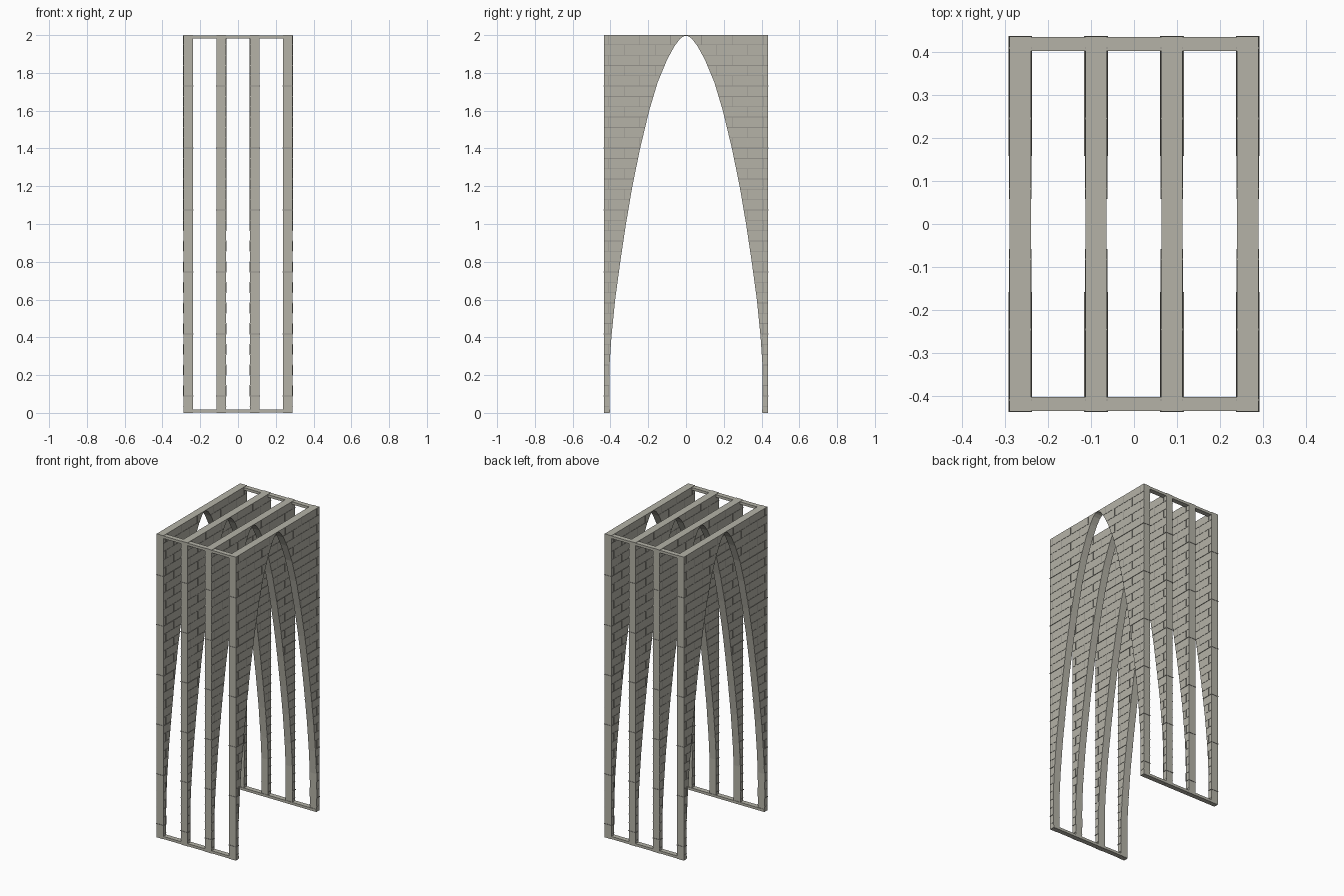
import bpy, bmesh

if "Cube" in bpy.data.objects:
    bpy.data.objects.remove(bpy.data.objects["Cube"])

HALF_Y, TOP, HALF_T = 0.435, 2.0, 0.0245
WALL_X = (-0.264, -0.088, 0.088, 0.264)
COURSE = 0.328 / 6
# arch edge as (height, half width)
ARCH = [(0, .405), (.25, .405), (.4, .395), (.6, .375), (.8, .348), (1.0, .318),
        (1.2, .284), (1.4, .243), (1.6, .195), (1.75, .15), (1.87, .1), (1.94, .062),
        (1.98, .032), (1.993, .014), (1.996, 0)]


def arch(z):
    for (z0, y0), (z1, y1) in zip(ARCH, ARCH[1:]):
        if z <= z1:
            return y0 + (y1 - y0) * (z - z0) / (z1 - z0)
    return 0.0


def add_box(bm, x0, x1, y0, y1, z0, z1):
    v = [bm.verts.new((x, y, z)) for x in (x0, x1) for y in (y0, y1) for z in (z0, z1)]
    for f in ((0, 1, 3, 2), (4, 6, 7, 5), (0, 4, 5, 1), (2, 3, 7, 6), (0, 2, 6, 4), (1, 5, 7, 3)):
        bm.faces.new([v[i] for i in f])


def finish(bm, name):
    bmesh.ops.recalc_face_normals(bm, faces=bm.faces)
    me = bpy.data.meshes.new(name)
    bm.to_mesh(me)
    bm.free()
    return me


def place(me, name, x=0):
    ob = bpy.data.objects.new(name, me)
    ob.location.x = x
    bpy.context.collection.objects.link(ob)
    mat_slot = stone if "joints" not in name else mortar
    if not me.materials:
        me.materials.append(mat_slot)


def material(name, col):
    m = bpy.data.materials.new(name)
    m.diffuse_color = (*col, 1)
    m.use_nodes = True
    m.node_tree.nodes["Principled BSDF"].inputs["Base Color"].default_value = m.diffuse_color
    return m


stone = material("stone", (0.46, 0.45, 0.39))
mortar = material("mortar", (0.30, 0.29, 0.26))

# arched wall slab
bm = bmesh.new()
right = [(y, z) for z, y in ARCH]
left = [(-y, z) for y, z in reversed(right[:-1])]
profile = right + left + [(-HALF_Y, 0), (-HALF_Y, TOP), (HALF_Y, TOP), (HALF_Y, 0)]
face = bm.faces.new([bm.verts.new((-HALF_T, y, z)) for y, z in profile])
ext = bmesh.ops.extrude_face_region(bm, geom=[face])
bmesh.ops.translate(bm, vec=(2 * HALF_T, 0, 0),
                    verts=[g for g in ext["geom"] if isinstance(g, bmesh.types.BMVert)])
wall = finish(bm, "arch_wall")

# raised brick joints on both wall faces
bm = bmesh.new()
G, R = 0.002, 0.0015
zs = [0.09 + COURSE * i for i in range(-1, 35)]
for i, z in enumerate(zs):
    band = (i - 1) % 6 == 0
    a = arch(max(z - G, 0)) + 0.001
    z_top = min(z + COURSE, TOP)
    for s in (-1, 1):
        if band:
            # bed joint wrapping the outer end of the wall
            t = HALF_T + 0.003
            add_box(bm, -t, t, *sorted((s * a, s * (HALF_Y + 0.002))), z - G, z + G)
        for side in (-1, 1):
            xs = sorted((side * (HALF_T - 0.001), side * (HALF_T + R)))
            if not band:
                add_box(bm, *xs, *sorted((s * a, s * HALF_Y)), z - G, z + G)
            # staggered upright joints
            for k in range(4):
                y = 0.0817 * (2 * k + i % 2)
                if y > arch(z) + G and y < HALF_Y - 0.01 and z_top - z > 0.01:
                    add_box(bm, *xs, s * y - G, s * y + G, z + G, z_top - G)
joints = finish(bm, "brick_joints")

for n, x in enumerate(WALL_X, 1):
    place(wall, f"arch_wall_{n}", x)
    place(joints, f"brick_joints_{n}", x)

# tie rails along the top and bottom, front and back
for end, s in (("front", -1), ("back", 1)):
    for level, z0, z1 in (("bottom", 0.001, 0.018), ("top", 1.981, 1.998)):
        bm = bmesh.new()
        add_box(bm, -0.287, 0.287, *sorted((s * 0.402, s * (HALF_Y - 0.001))), z0, z1)
        name = f"{end}_{level}_rail"
        place(finish(bm, name), name)
